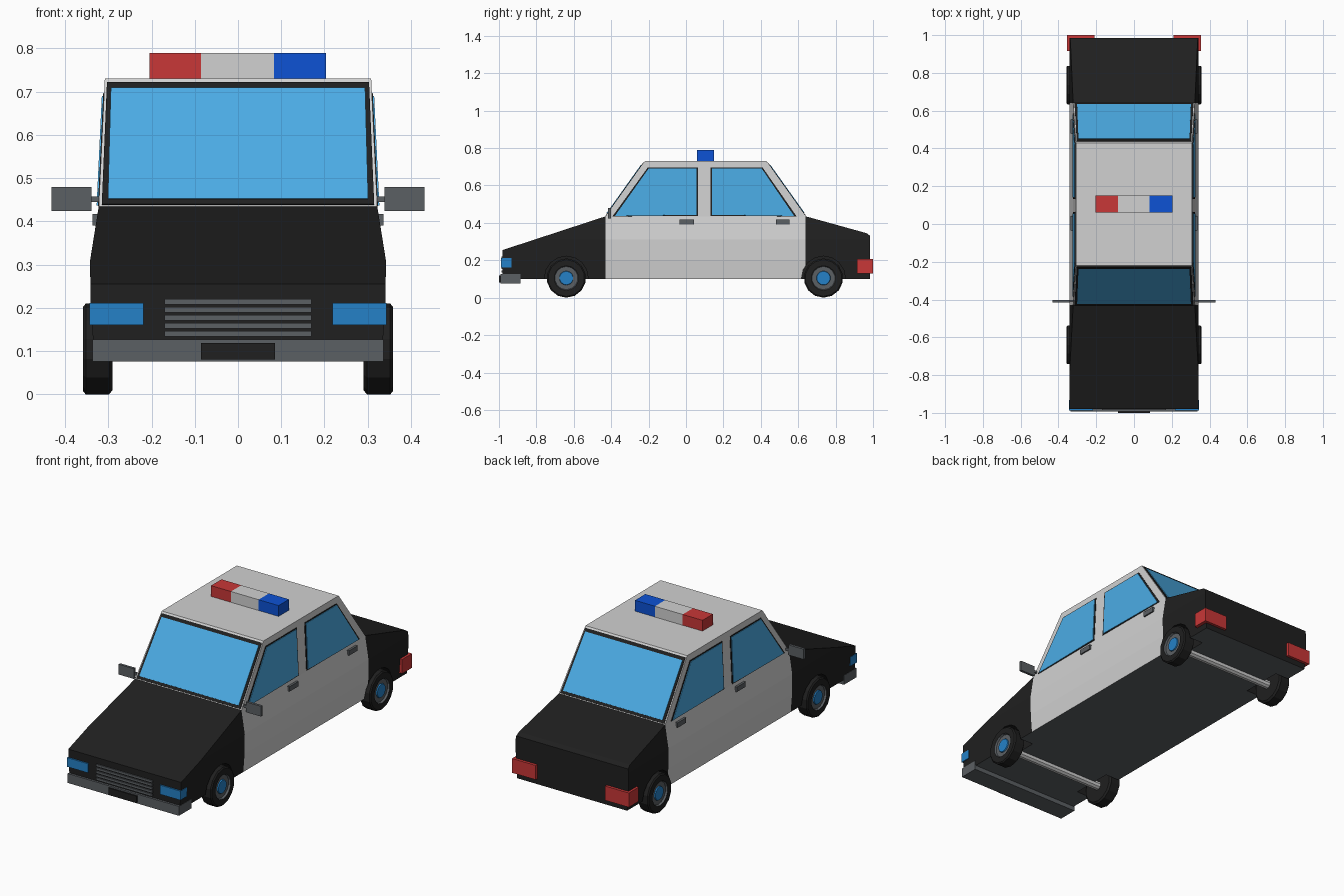
import bpy, bmesh, math
from mathutils import Vector, Matrix

if "Cube" in bpy.data.objects:
    bpy.data.objects.remove(bpy.data.objects["Cube"])


def material(name, r, g, b):
    m = bpy.data.materials.new(name)
    m.diffuse_color = (r, g, b, 1)
    m.use_nodes = True
    m.node_tree.nodes["Principled BSDF"].inputs["Base Color"].default_value = m.diffuse_color
    return m


BLACK = material("black paint", .014, .014, .014)
WHITE = material("white paint", .64, .64, .64)
GREY = material("dark grey trim", .105, .115, .125)
GLASS = material("window blue", .07, .41, .78)
LAMP = material("lamp blue", .018, .22, .57)
DEEP = material("signal blue", .004, .085, .66)
RED = material("signal red", .58, .038, .038)


def finish(name, bm, *mats):
    bmesh.ops.recalc_face_normals(bm, faces=bm.faces[:])
    me = bpy.data.meshes.new(name)
    bm.to_mesh(me)
    bm.free()
    for m in mats:
        me.materials.append(m)
    ob = bpy.data.objects.new(name, me)
    bpy.context.collection.objects.link(ob)
    return ob


def box(name, x, y, z, mat, mirror=False):
    bm = bmesh.new()
    for s in ((1, -1) if mirror else (1,)):
        c = Vector((s * sum(x) / 2, sum(y) / 2, sum(z) / 2))
        size = (x[1] - x[0], y[1] - y[0], z[1] - z[0])
        bmesh.ops.create_cube(bm, size=1, matrix=Matrix.Translation(c) @ Matrix.Diagonal((*size, 1)))
    return finish(name, bm, mat)


def plate(name, pts, thick, outward, mat):
    """Thin flat panel lying on a surface."""
    pts = [Vector(p) for p in pts]
    n = (pts[1] - pts[0]).cross(pts[2] - pts[0]).normalized()
    if n.dot(Vector(outward)) < 0:
        n = -n
    bm = bmesh.new()
    low = [bm.verts.new(p - n * .001) for p in pts]
    top = [bm.verts.new(p + n * thick) for p in pts]
    bm.faces.new(low)
    bm.faces.new(top)
    for i in range(len(pts)):
        j = (i + 1) % len(pts)
        bm.faces.new((low[i], low[j], top[j], top[i]))
    return finish(name, bm, mat)


def cylinder_x(bm, r, x0, x1, y, z, n):
    m = Matrix.Translation(((x0 + x1) / 2, y, z)) @ Matrix.Rotation(math.pi / 2, 4, 'Y')
    bmesh.ops.create_cone(bm, cap_ends=True, segments=n, radius1=r, radius2=r,
                          depth=abs(x1 - x0), matrix=m)


# half width of the body at a given height
WIDTHS = [(.10, .333), (.20, .341), (.31, .342), (.435, .322), (.73, .308)]


def half_width(z):
    for (z0, w0), (z1, w1) in zip(WIDTHS, WIDTHS[1:]):
        if z <= z1 + 1e-5:
            return w0 + (w1 - w0) * (z - z0) / (z1 - z0)
    return WIDTHS[-1][1]


# body: side profile, extruded, cut at the seams, then tapered by height
PROFILE = [(-.98, .10), (-.98, .255), (-.43, .435), (-.22, .73), (.43, .73),
           (.64, .435), (.965, .345), (.985, .33), (.985, .10)]
bm = bmesh.new()
face = bm.faces.new([bm.verts.new((-.3, y, z)) for y, z in PROFILE])
ext = bmesh.ops.extrude_face_region(bm, geom=[face])
bmesh.ops.translate(bm, vec=(.6, 0, 0), verts=[v for v in ext["geom"] if isinstance(v, bmesh.types.BMVert)])
for co, no in (((0, 0, .435), (0, 0, 1)), ((0, 0, .31), (0, 0, 1)), ((0, 0, .2), (0, 0, 1)),
               ((0, -.43, 0), (0, 1, 0)), ((0, .64, 0), (0, 1, 0))):
    bmesh.ops.bisect_plane(bm, geom=bm.verts[:] + bm.edges[:] + bm.faces[:],
                           plane_co=co, plane_no=no, dist=1e-5)
for v in bm.verts:
    v.co.x = math.copysign(half_width(v.co.z), v.co.x)
bmesh.ops.recalc_face_normals(bm, faces=bm.faces[:])
for f in bm.faces:
    y = f.calc_center_median().y
    f.material_index = 2 if f.normal.z < -.9 else 1 if -.43 < y < .64 else 0
body = finish("body", bm, BLACK, WHITE, GREY)

# wheel wells
AXLES = {"front": -.64, "rear": .735}
WZ = .105
bm = bmesh.new()
for y in AXLES.values():
    for s in (1, -1):
        cylinder_x(bm, .117, s * .25, s * .42, y, WZ, 16)
wells = finish("wheel_well_cutter", bm)
wells.hide_render = True
wells.display_type = 'WIRE'
cut = body.modifiers.new("wheel wells", 'BOOLEAN')
cut.operation = 'DIFFERENCE'
cut.solver = 'EXACT'
cut.object = wells

# wheels: lathed tyre with a dished rim, and axles
TYRE = [(0, .29), (.095, .29), (.105, .298), (.105, .352), (.098, .358), (.066, .358),
        (.062, .348), (.038, .348), (.036, .354), (0, .354)]
SEG = 14
for end, y in AXLES.items():
    for side, s in (("right", 1), ("left", -1)):
        bm = bmesh.new()
        rings = [[bm.verts.new((s * x, y + r * math.sin(2 * math.pi * k / SEG),
                                WZ + r * math.cos(2 * math.pi * k / SEG)))
                  for k in range(SEG)] if r else None for r, x in TYRE]
        bm.faces.new(rings[1])
        bm.faces.new(rings[-2]).material_index = 2
        for i in range(1, len(TYRE) - 2):
            for k in range(SEG):
                j = (k + 1) % SEG
                f = bm.faces.new((rings[i][k], rings[i][j], rings[i + 1][j], rings[i + 1][k]))
                f.material_index = 2 if i == 7 else 1 if i in (5, 6) else 0
        finish(f"{end}_{side}_wheel", bm, BLACK, GREY, LAMP)
    bm = bmesh.new()
    cylinder_x(bm, .024, -.295, .295, y, WZ - .005, 10)
    finish(f"{end}_axle", bm, WHITE)


# windscreen and rear window: black frame with glass on top
def slope(a, b, rows):
    (y0, z0), (y1, z1) = a, b
    at = lambda t, x: (x, y0 + (y1 - y0) * t, z0 + (z1 - z0) * t)
    (t0, xa), (t1, xb) = rows
    return [at(t0, -xa), at(t0, xa), at(t1, xb), at(t1, -xb)]


for name, a, b, out in (("windscreen", PROFILE[2], PROFILE[3], (0, -1, 1)),
                        ("rear_window", PROFILE[5], PROFILE[4], (0, 1, 1))):
    plate(name + "_frame", slope(a, b, ((0.01, .315), (.97, .303))), .003, out, BLACK)
    plate(name + "_glass", slope(a, b, ((.05, .301), (.92, .294))), .006, out, GLASS)

# side windows
SIDE = {"front": [(-.38, .437), (-.2, .69), (.055, .69), (.055, .443)],
        "rear": [(.14, .443), (.14, .69), (.405, .69), (.578, .437)]}
for pos, pts in SIDE.items():
    cy = sum(p[0] for p in pts) / 4
    for side, s in (("right", 1), ("left", -1)):
        big = [(cy + (y - cy) * 1.05, max(.435, .565 + (z - .565) * 1.05)) for y, z in pts]
        for part, poly, t, m in (("frame", big, .002, BLACK), ("glass", pts, .005, GLASS)):
            plate(f"{pos}_{side}_window_{part}", [(s * half_width(z), y, z) for y, z in poly],
                  t, (s, 0, 0), m)

# door handles and mirrors
box("front_door_handles", (.315, .337), (-.035, .042), (.39, .417), GREY, True)
box("rear_door_handles", (.315, .337), (.48, .553), (.39, .417), GREY, True)
box("mirror_arms", (.31, .345), (-.412, -.402), (.445, .458), GREY, True)
box("mirrors", (.339, .431), (-.416, -.402), (.424, .48), GREY, True)

# light bar on the roof
for name, x, m in (("light_bar_red", (-.205, -.085), RED), ("light_bar_centre", (-.085, .083), WHITE),
                   ("light_bar_blue", (.083, .204), DEEP)):
    box(name, x, (.06, .15), (.728, .789), m)

# lamps, bumper and number plate
box("headlights", (.218, .3435), (-.988, -.932), (.161, .211), LAMP, True)
box("tail_lights", (.21, .354), (.915, 1.0), (.13, .208), RED, True)
box("front_bumper", (-.337, .337), (-.992, -.885), (.076, .127), GREY)
box("number_plate", (-.085, .085), (-1.0, -.99), (.081, .119), BLACK)

# grille bars
for i in range(5):
    z = .134 + i * .0185
    box(f"grille_bar_{i + 1}", (-.17, .17), (-.986, -.975), (z, z + .0125), GREY)
